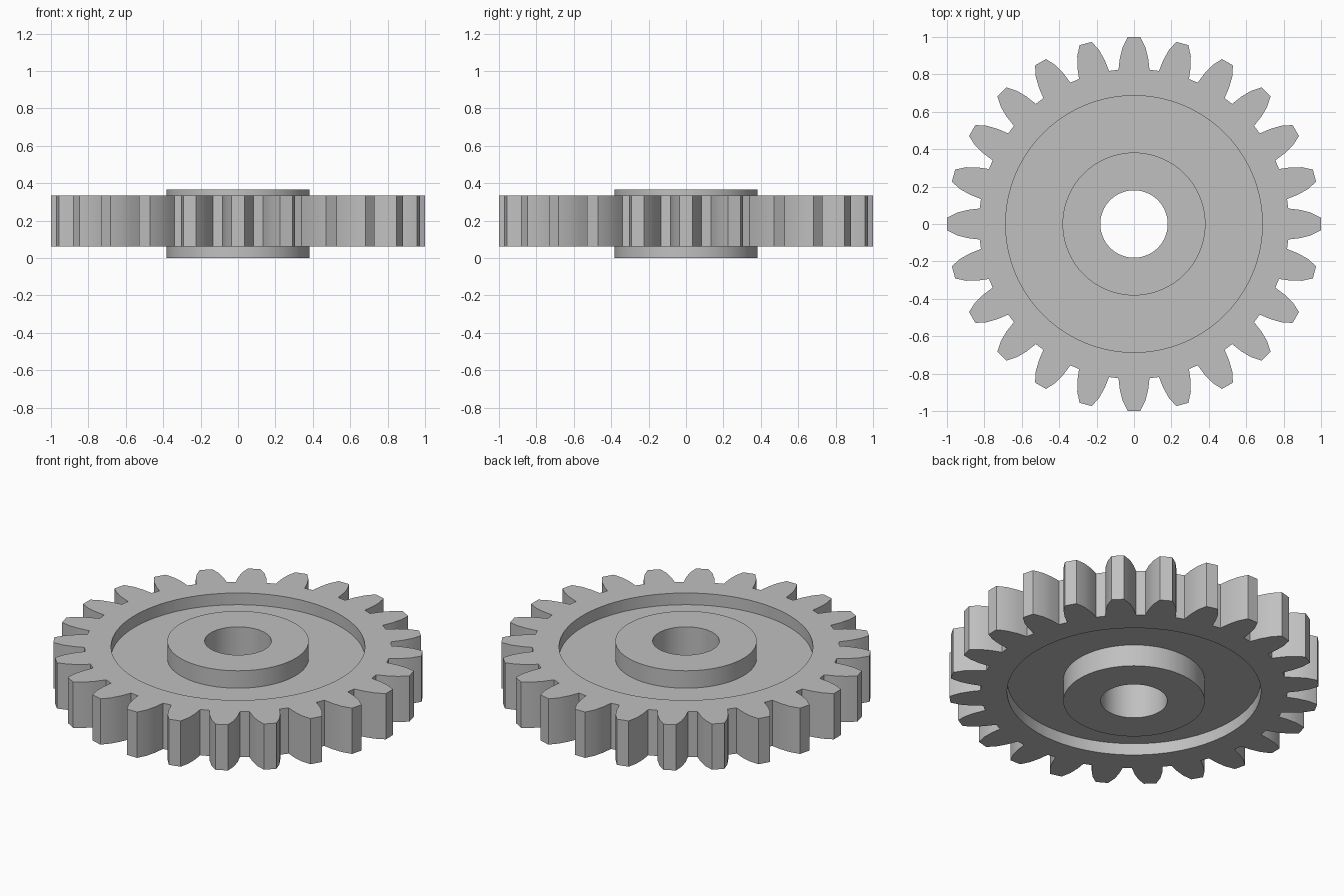
import bpy
import bmesh
from math import atan2, cos, sin, hypot, radians

default = bpy.data.objects.get("Cube")
if default:
    bpy.data.objects.remove(default, do_unlink=True)

TEETH = 24
BOTTOM, TOP = 0.06, 0.333           # toothed rim
WEB_BOTTOM, WEB_TOP = 0.13, 0.263   # thin web between rim and hub
HUB_TOP = 0.367
RECESS_R, HUB_R, BORE_R = 0.686, 0.382, 0.18

# Steel material
steel = bpy.data.materials.new("grey_steel")
steel.use_nodes = True
colour = (0.53, 0.53, 0.53, 1)
steel.diffuse_color = colour
steel.node_tree.nodes["Principled BSDF"].inputs["Base Color"].default_value = colour

# Half a tooth: (half width, distance from the axis), root to tip
flank = [(0.083, 0.825), (0.076, 0.885), (0.061, 0.945), (0.034, 0.999)]
half = [(atan2(w, d), hypot(w, d)) for w, d in flank]
tooth = [(-a, r) for a, r in half] + [(a, r) for a, r in reversed(half)]
outline = [(a + radians(360 / TEETH) * i, r) for i in range(TEETH) for a, r in tooth]

bm = bmesh.new()


def loop(z, radius=None):
    """Closed loop of vertices: a circle, or the toothed outline."""
    return [bm.verts.new(((radius or r) * cos(a), (radius or r) * sin(a), z))
            for a, r in outline]


# Section of the wheel, from the rim over the top, through the bore and back
loops = [
    loop(TOP), loop(TOP, RECESS_R),
    loop(WEB_TOP, RECESS_R), loop(WEB_TOP, HUB_R),
    loop(HUB_TOP, HUB_R), loop(HUB_TOP, BORE_R),
    loop(0, BORE_R), loop(0, HUB_R),
    loop(WEB_BOTTOM, HUB_R), loop(WEB_BOTTOM, RECESS_R),
    loop(BOTTOM, RECESS_R), loop(BOTTOM),
]
count = len(outline)
for k, ring in enumerate(loops):
    after = loops[(k + 1) % len(loops)]
    for i in range(count):
        j = (i + 1) % count
        bm.faces.new((ring[i], ring[j], after[j], after[i]))
bmesh.ops.recalc_face_normals(bm, faces=bm.faces[:])

mesh = bpy.data.meshes.new("gear_wheel")
bm.to_mesh(mesh)
bm.free()
mesh.materials.append(steel)
gear = bpy.data.objects.new("gear_wheel", mesh)
bpy.context.collection.objects.link(gear)

# Smooth the round walls and curved flanks, keep the edges crisp
bpy.ops.object.select_all(action="DESELECT")
gear.select_set(True)
bpy.context.view_layer.objects.active = gear
bpy.ops.object.shade_smooth_by_angle(angle=radians(25))
